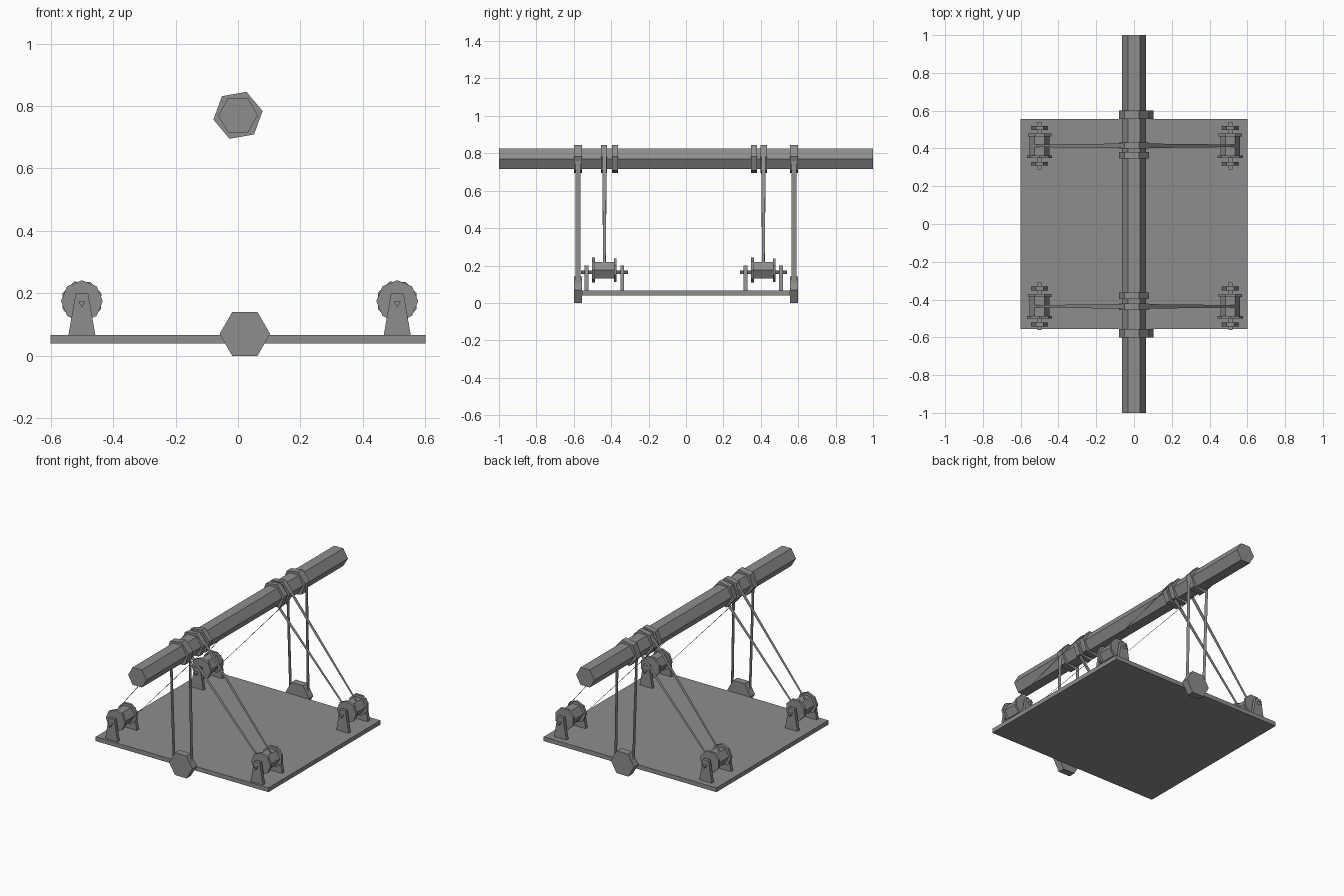
import bpy
from math import cos, sin, pi, radians
from mathutils import Vector

cube = bpy.data.objects.get("Cube")
if cube:
    bpy.data.objects.remove(cube)

grey = bpy.data.materials.new("grey")
grey.use_nodes = True
GREY = (0.27, 0.27, 0.27, 1)
grey.diffuse_color = GREY
grey.node_tree.nodes["Principled BSDF"].inputs["Base Color"].default_value = GREY


def make(name, verts, faces):
    mesh = bpy.data.meshes.new(name)
    mesh.from_pydata(verts, [], faces)
    mesh.materials.append(grey)
    obj = bpy.data.objects.new(name, mesh)
    bpy.context.collection.objects.link(obj)
    return obj


def extrude_y(name, outline, y, width):
    """Extrude an anticlockwise (x, z) outline along y, centred on y."""
    n = len(outline)
    verts = [(x, y + s * width / 2, z) for s in (-1, 1) for x, z in outline]
    faces = [tuple(range(n)), tuple(reversed(range(n, 2 * n)))]
    faces += [(i, i + n, (i + 1) % n + n, (i + 1) % n) for i in range(n)]
    return make(name, verts, faces)


def prism(name, sides, radius, x, y, z, width, turn=0):
    angles = [radians(turn) + 2 * pi * i / sides for i in range(sides)]
    return extrude_y(name, [(x + radius * cos(a), z + radius * sin(a)) for a in angles], y, width)


def ribbon(name, low, high, y, low_width, high_width):
    """Flat strap between two (x, z) points, its width along y."""
    verts = [(low[0], y - low_width / 2, low[1]), (low[0], y + low_width / 2, low[1]),
             (high[0], y + high_width / 2, high[1]), (high[0], y - high_width / 2, high[1])]
    return make(name, verts, [(0, 1, 2, 3)])


BEAM_Z = 0.77

# Platform and overhead beam
extrude_y("platform", [(-0.6, 0.04), (0.6, 0.04), (0.6, 0.067), (-0.6, 0.067)], 0, 1.11)
prism("beam", 6, 0.0635, 0, 0, BEAM_Z, 2)

# Collars on the beam
for y, width in ((-0.578, 0.044), (-0.438, 0.033), (-0.38, 0.033),
                 (0.364, 0.033), (0.416, 0.033), (0.578, 0.044)):
    prism("beam_collar", 6, 0.08, 0, y, BEAM_Z, width, 10)

# End hubs hung from the outer collars by straps
for y in (-0.578, 0.578):
    prism("end_hub", 6, 0.081, 0.022, y, 0.07, 0.044)
    ribbon("hanging_strap", (-0.04, 0.09), (-0.062, 0.76), y, 0.026, 0.026)
    ribbon("hanging_strap", (0.083, 0.09), (0.072, 0.76), y, 0.026, 0.026)


def winch(x, y):
    z = 0.175
    prism("winch_drum", 6, 0.052, x, y, z, 0.12)
    for side in (-1, 1):
        prism("drum_flange", 8, 0.067, x, y + side * 0.058, z, 0.015, 11 + side * 11)
        extrude_y("winch_bracket", [(x - 0.043, 0.067), (x + 0.043, 0.067),
                                    (x + 0.02, 0.2), (x - 0.02, 0.2)], y + side * 0.095, 0.021)
    prism("winch_axle", 3, 0.0125, x, y, 0.167, 0.25, -90)
    # Two straps tangent to the drum and the collar
    drum, collar = Vector((x, z)), Vector((0, BEAM_Z))
    along = (collar - drum).normalized()
    normal = Vector((along.y, -along.x))
    for side in (-1, 1):
        ribbon("winch_strap", drum + normal * side * 0.048,
               collar + normal * side * 0.072, y, 0.013, 0.024)


for x in (-0.5, 0.51):
    for y in (-0.436, 0.414):
        winch(x, y)
